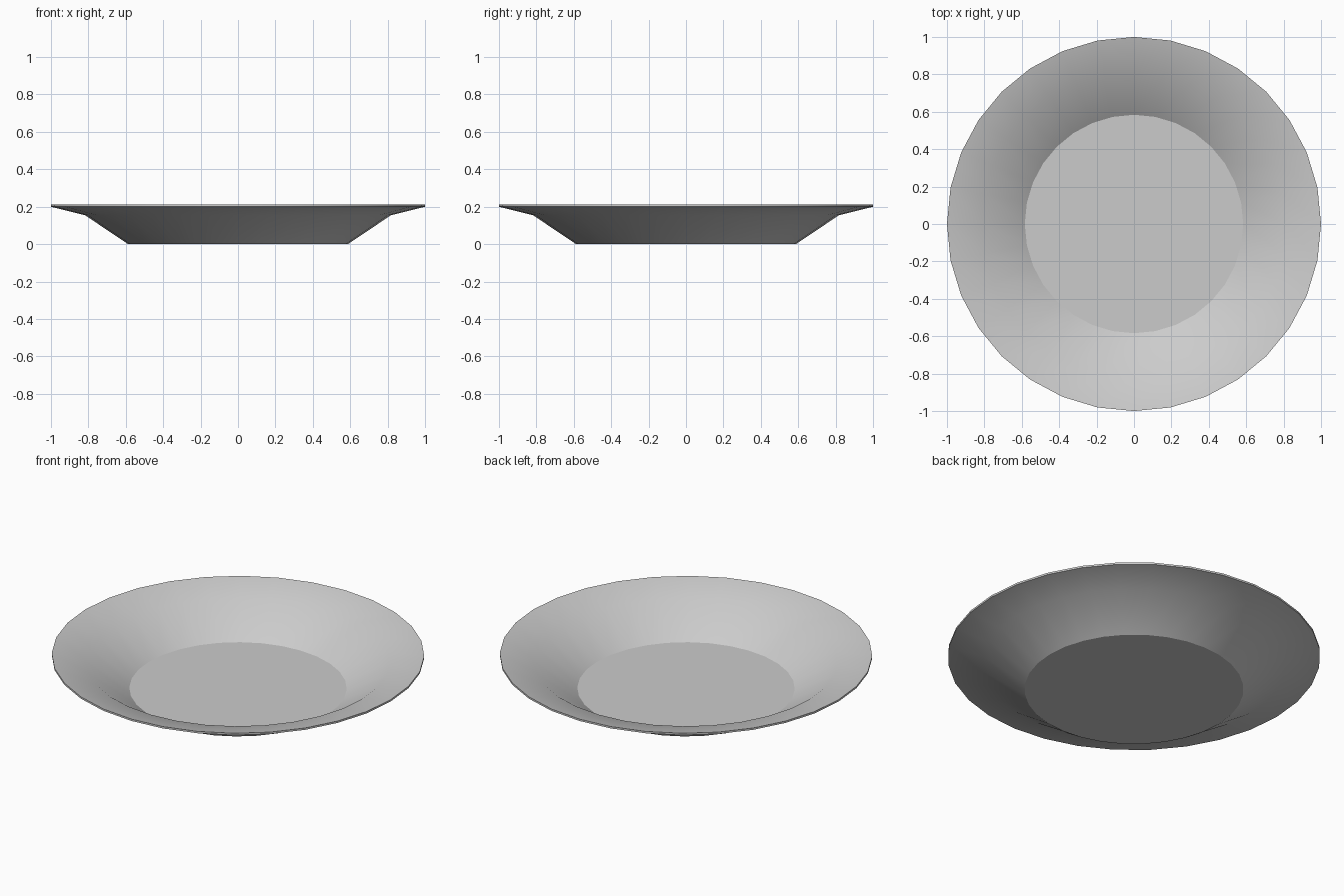
import bpy, bmesh, math

if "Cube" in bpy.data.objects:
    bpy.data.objects.remove(bpy.data.objects["Cube"])

SIDES = 32

# Cross-section (radius, height): underside from foot to lip, then back inside
profile = [(0.588, 0.0), (0.817, 0.154), (1.0, 0.2),
           (1.0, 0.211), (0.815, 0.166), (0.584, 0.012)]

bm = bmesh.new()


def ring(radius, z):
    return [bm.verts.new((radius * math.cos(2 * math.pi * i / SIDES),
                          radius * math.sin(2 * math.pi * i / SIDES), z))
            for i in range(SIDES)]


# Walls and lip
rings = [ring(r, z) for r, z in profile]
for a, b in zip(rings, rings[1:]):
    for i in range(SIDES):
        j = (i + 1) % SIDES
        bm.faces.new((a[i], a[j], b[j], b[i]))

# Flat underside and flat inner floor
bm.faces.new(rings[0][::-1])
bm.faces.new(rings[-1])
bmesh.ops.recalc_face_normals(bm, faces=bm.faces)

mesh = bpy.data.meshes.new("plate")
bm.to_mesh(mesh)
bm.free()
plate = bpy.data.objects.new("plate", mesh)
bpy.context.collection.objects.link(plate)

# Smooth walls, sharp floor and lip edges
bpy.context.view_layer.objects.active = plate
plate.select_set(True)
bpy.ops.object.shade_smooth_by_angle(angle=math.radians(30))
